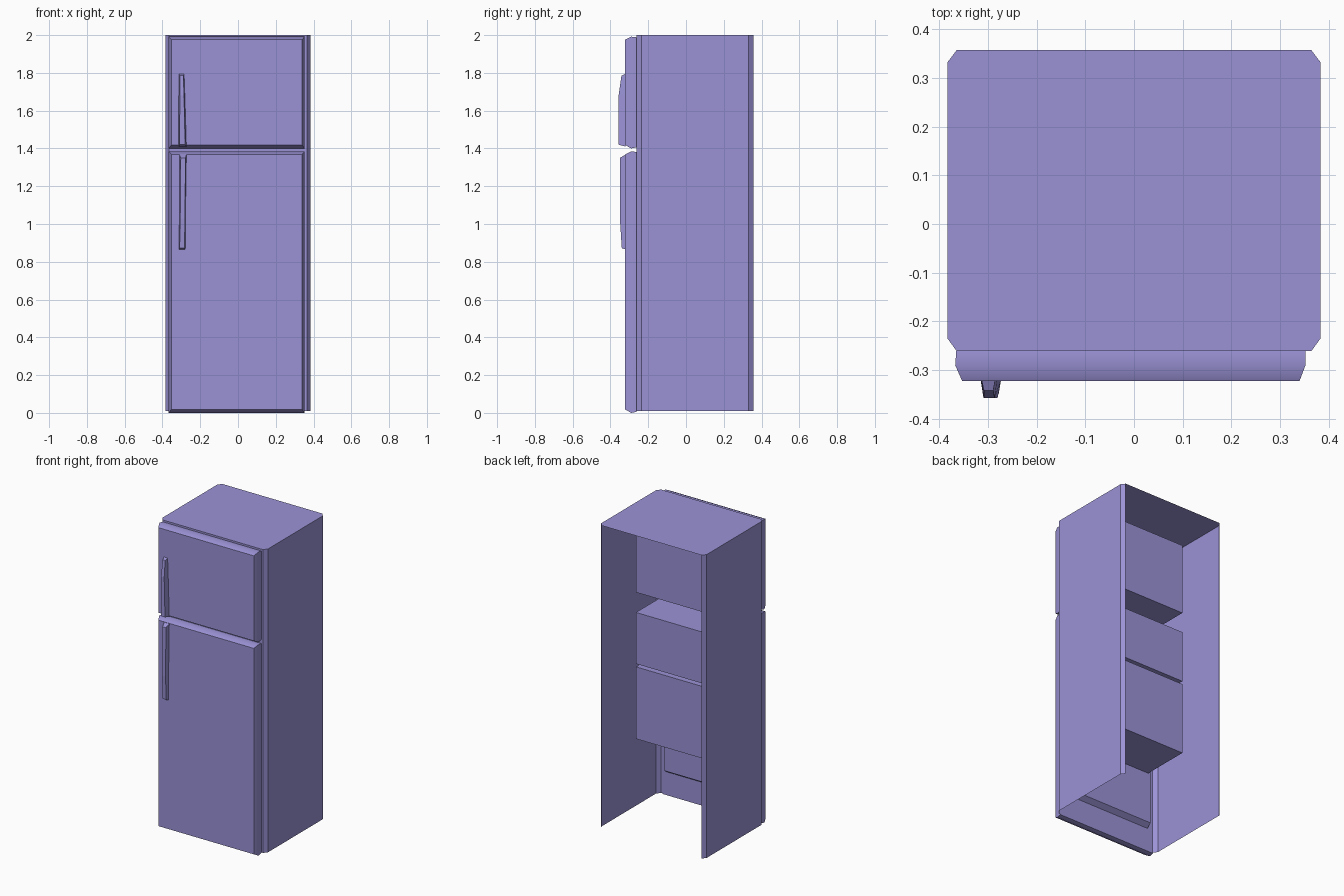
import bpy
import bmesh
import math

cube = bpy.data.objects.get("Cube")
if cube:
    bpy.data.objects.remove(cube, do_unlink=True)

# One painted finish for the whole appliance
paint = bpy.data.materials.new("lavender_paint")
paint.use_nodes = True
COLOUR = (0.325, 0.29, 0.67, 1.0)
paint.diffuse_color = COLOUR
paint.node_tree.nodes["Principled BSDF"].inputs["Base Color"].default_value = COLOUR


def loft(name, rings, cap_start=True, cap_end=True, skip=()):
    """Join rings of equal length into a flat-shaded solid; skip leaves out numbered sides."""
    bm = bmesh.new()
    rows = [[bm.verts.new(p) for p in ring] for ring in rings]
    count = len(rows[0])
    for a, b in zip(rows, rows[1:]):
        for i in range(count):
            if i not in skip:
                j = (i + 1) % count
                bm.faces.new((a[i], a[j], b[j], b[i]))
    if cap_start:
        bm.faces.new(rows[0][::-1])
    if cap_end:
        bm.faces.new(rows[-1])
    if cap_start and cap_end:
        bmesh.ops.recalc_face_normals(bm, faces=bm.faces)
    mesh = bpy.data.meshes.new(name)
    bm.to_mesh(mesh)
    bm.free()
    mesh.materials.append(paint)
    obj = bpy.data.objects.new(name, mesh)
    bpy.context.collection.objects.link(obj)
    return obj


def prism(name, plan, z0, z1, **options):
    return loft(name, [[(x, y, z) for x, y in plan] for z in (z0, z1)], **options)


def rect_y(x0, x1, z0, z1, y):
    return [(x0, y, z0), (x1, y, z0), (x1, y, z1), (x0, y, z1)]


# Cabinet shell with chamfered corners, open at the back and the bottom
SHELL = [(-0.364, -0.261), (0.364, -0.261), (0.383, -0.235), (0.383, 0.332),
         (0.364, 0.357), (-0.364, 0.357), (-0.383, 0.332), (-0.383, -0.235)]
prism("cabinet_shell", SHELL, 0.01, 2.0, cap_start=False, skip=(4,))

# Inner compartments standing clear of the shell's sides and top
INNER = [(-0.3, -0.258), (0.3, -0.258), (0.3, 0.09), (-0.3, 0.09)]
for name, z0, z1 in (("freezer_compartment", 1.477, 1.94),
                     ("upper_compartment", 1.008, 1.345),
                     ("lower_compartment", 0.516, 0.988)):
    prism(name, INNER, z0, z1)

# Raised liner low on the inside of the front wall
loft("inner_door_liner", [rect_y(-0.322, 0.322, 0.16, 0.56, -0.259),
                          rect_y(-0.318, 0.318, 0.182, 0.56, -0.226)])


# Doors with softly sloped front edges
def door(name, z0, z1):
    obj = loft(name, [rect_y(-0.365, 0.352, z0 + 0.006, z1 - 0.004, -0.261),
                      rect_y(-0.367, 0.352, z0, z1, -0.29),
                      rect_y(-0.353, 0.34, z0 + 0.018, z1 - 0.016, -0.322)])
    bpy.ops.object.select_all(action='DESELECT')
    obj.select_set(True)
    bpy.context.view_layer.objects.active = obj
    bpy.ops.object.shade_smooth_by_angle(angle=math.radians(45))


door("freezer_door", 1.4, 1.992)
door("main_door", 0.0, 1.385)


# Handles: tapered bars, each station is (base z, front z, front y, base x pair, front x pair)
def handle(name, stations):
    rings = []
    for z_base, z_front, y, (b0, b1), (f0, f1) in stations:
        rings.append([(b0, -0.32, z_base), (b1, -0.32, z_base),
                      (f1, y, z_front), (f0, y, z_front)])
    loft(name, rings)


handle("freezer_handle", [
    (1.41, 1.42, -0.357, (-0.315, -0.273), (-0.309, -0.280)),
    (1.68, 1.68, -0.357, (-0.314, -0.281), (-0.308, -0.286)),
    (1.795, 1.785, -0.342, (-0.313, -0.285), (-0.308, -0.289))])
handle("main_handle", [
    (0.865, 0.872, -0.340, (-0.313, -0.279), (-0.309, -0.283)),
    (1.03, 1.03, -0.350, (-0.311, -0.278), (-0.306, -0.281)),
    (1.368, 1.35, -0.350, (-0.311, -0.273), (-0.303, -0.278))])
